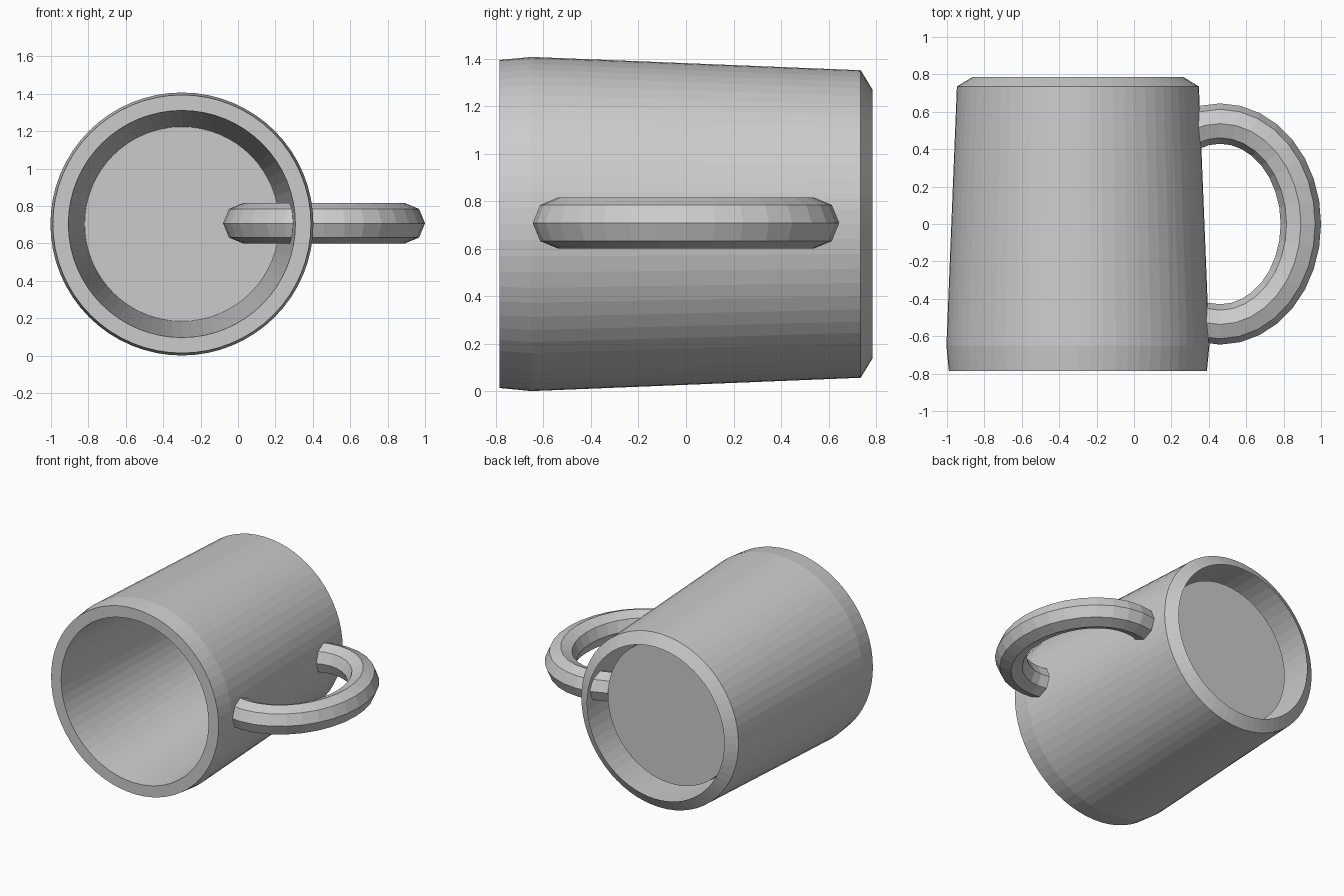
import bpy, bmesh
from math import cos, sin, tau, hypot

if "Cube" in bpy.data.objects:
    bpy.data.objects.remove(bpy.data.objects["Cube"])

CX, CZ = -0.30, 0.704  # axis of the mug, which lies along y


def make_object(name, bm):
    bmesh.ops.recalc_face_normals(bm, faces=bm.faces)
    mesh = bpy.data.meshes.new(name)
    bm.to_mesh(mesh)
    bm.free()
    obj = bpy.data.objects.new(name, mesh)
    bpy.context.collection.objects.link(obj)
    return obj


def bridge(bm, a, b):
    n = len(a)
    for i in range(n):
        bm.faces.new((a[i], a[(i + 1) % n], b[(i + 1) % n], b[i]))


# Mug body: outer shell open at the base, front rim, tapering inner cup and its floor
profile = [(0.785, 0.565), (0.735, 0.647), (-0.65, 0.703), (-0.785, 0.69),
           (-0.785, 0.607), (-0.65, 0.597), (0.605, 0.52)]
SIDES = 64
bm = bmesh.new()
rings = [[bm.verts.new((CX + r * cos(tau * i / SIDES), y, CZ + r * sin(tau * i / SIDES)))
          for i in range(SIDES)] for y, r in profile]
for a, b in zip(rings, rings[1:]):
    bridge(bm, a, b)
bm.faces.new(rings[-1])
make_object("mug_body", bm)

# Handle: a full oval ring of even thickness that passes through the wall
HX, RX, RY, TUBE = 0.46, 0.432, 0.537, 0.108
MAJOR, MINOR = 32, 8
bm = bmesh.new()
rings = []
for i in range(MAJOR):
    c, s = cos(tau * i / MAJOR), sin(tau * i / MAJOR)
    nx, ny = c / RX, s / RY
    length = hypot(nx, ny)
    nx, ny = nx / length, ny / length
    ring = []
    for j in range(MINOR):
        d, h = TUBE * cos(tau * j / MINOR), TUBE * sin(tau * j / MINOR)
        ring.append(bm.verts.new((HX + RX * c + nx * d, RY * s + ny * d, CZ + 0.004 + h)))
    rings.append(ring)
for i in range(MAJOR):
    bridge(bm, rings[i], rings[(i + 1) % MAJOR])
make_object("handle", bm)
